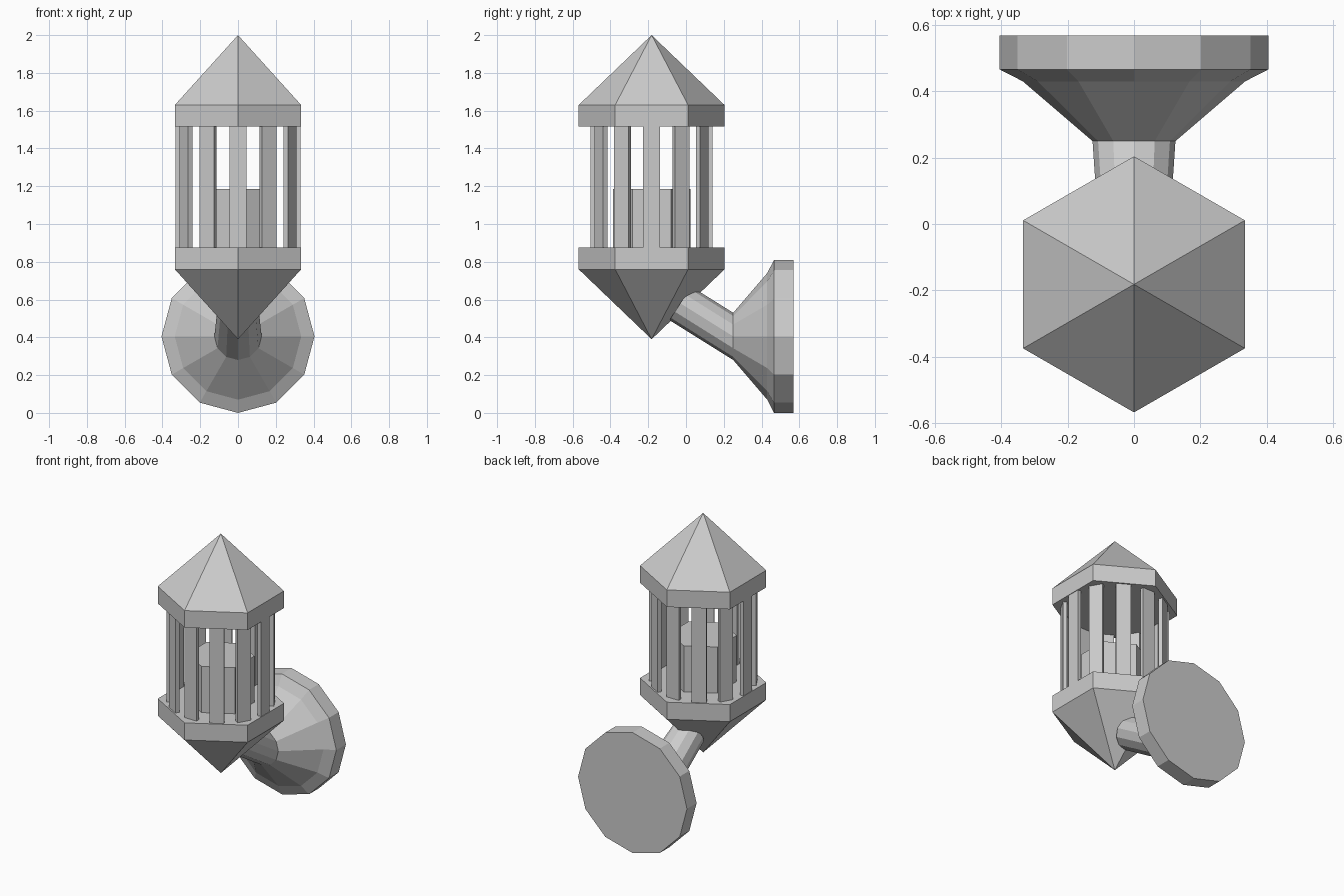
import bpy, math
from mathutils import Vector

if "Cube" in bpy.data.objects:
    bpy.data.objects.remove(bpy.data.objects["Cube"])

grey = bpy.data.materials.new("light_grey")
grey.diffuse_color = (0.6, 0.6, 0.6, 1)
grey.use_nodes = True
grey.node_tree.nodes["Principled BSDF"].inputs["Base Color"].default_value = grey.diffuse_color

CY = -0.182            # lantern axis
PZ = 0.405             # wall plate axis height


def loft(name, rings):
    """Skin a stack of equal rings, capping both ends; a one-point ring is a tip."""
    verts, faces, ids = [], [], []
    for r in rings:
        ids.append(list(range(len(verts), len(verts) + len(r))))
        verts += [tuple(p) for p in r]
    for a, b in zip(ids, ids[1:]):
        n = max(len(a), len(b))
        for i in range(n):
            j = (i + 1) % n
            if len(a) == 1:
                faces.append((a[0], b[j], b[i]))
            elif len(b) == 1:
                faces.append((a[i], a[j], b[0]))
            else:
                faces.append((a[i], a[j], b[j], b[i]))
    if len(ids[0]) > 1:
        faces.append(ids[0][::-1])
    if len(ids[-1]) > 1:
        faces.append(ids[-1])
    me = bpy.data.meshes.new(name)
    me.from_pydata(verts, [], faces)
    me.materials.append(grey)
    ob = bpy.data.objects.new(name, me)
    bpy.context.collection.objects.link(ob)
    return ob


def hexring(r, z):
    """Horizontal hexagon with corners to the front and back."""
    if r == 0:
        return [Vector((0, CY, z))]
    return [Vector((r * math.cos(a), CY + r * math.sin(a), z))
            for a in (math.pi / 2 + k * math.pi / 3 for k in range(6))]


def tilted_ring(y, z, r, tilt=0.0):
    """Twelve-sided ring facing -y, leaning upward by tilt."""
    up = Vector((0, math.sin(tilt), math.cos(tilt)))
    return [Vector((0, y, z)) + Vector((1, 0, 0)) * r * math.cos(a) + up * r * math.sin(a)
            for a in (k * math.pi / 6 for k in range(12))]


# Hexagonal roof and base
loft("roof", [hexring(0.386, 1.515), hexring(0.386, 1.63), hexring(0, 2.0)])
loft("lantern_base", [hexring(0, 0.39), hexring(0.386, 0.76), hexring(0.386, 0.875)])

# Candle inside
loft("candle", [hexring(0.205, 0.87), hexring(0.205, 1.185)])

# Twelve flat bars around the lantern
for k in range(12):
    a = k * math.pi / 6
    out = Vector((math.cos(a), math.sin(a), 0))
    side = Vector((-math.sin(a), math.cos(a), 0))
    face = Vector((0.331 * math.cos(a), CY + 0.323 * math.sin(a), 0))
    foot = [face + side * s * 0.045 - out * d
            for s, d in ((-1, 0), (1, 0), (1, 0.026), (-1, 0.026))]
    loft(f"bar_{k + 1}", [[p + Vector((0, 0, z)) for p in foot] for z in (0.87, 1.52)])

# Wall plate and the arm that leans up into the lantern base
loft("wall_plate_and_arm", [
    tilted_ring(0.568, PZ, 0.405),
    tilted_ring(0.466, PZ, 0.405),
    tilted_ring(0.43, PZ, 0.335),
    tilted_ring(0.25, PZ, 0.125),
    tilted_ring(-0.03, 0.58, 0.106, math.radians(33)),
])
